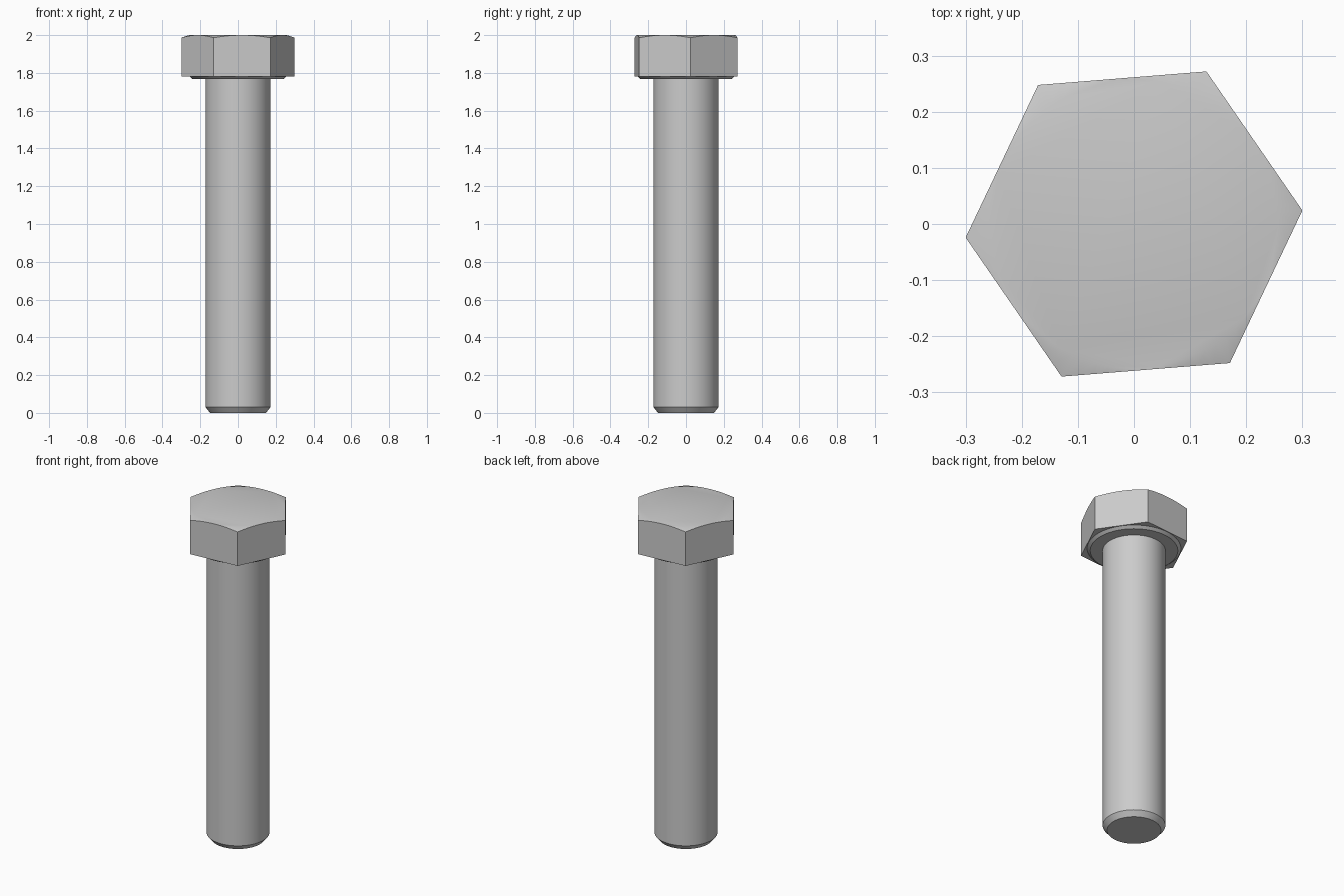
import bpy, bmesh
from math import cos, sin, radians

cube = bpy.data.objects.get("Cube")
if cube:
    bpy.data.objects.remove(cube, do_unlink=True)

STEPS = 72                # segments around the axis, a multiple of six
TURN = radians(4.6)       # rotation of the hexagon corners
APOTHEM = 0.2607          # half the distance across the flats
CORNER = APOTHEM / cos(radians(30))
TOP = 2.0
CHAMFER_DROP = 0.014      # how far the top falls at the corners

steel = bpy.data.materials.new("steel grey")
steel.use_nodes = True
grey = (0.6, 0.6, 0.6, 1)
steel.diffuse_color = grey
steel.node_tree.nodes["Principled BSDF"].inputs["Base Color"].default_value = grey


def hex_radius(i):
    """Distance from the axis to the hexagon outline at step i."""
    angle = (i * 360 / STEPS) % 60 - 30
    return APOTHEM / cos(radians(angle))


def crown_height(i):
    """Height of the chamfered upper rim at step i."""
    return TOP - CHAMFER_DROP * (hex_radius(i) - APOTHEM) / (CORNER - APOTHEM)


def circle(radius, z):
    return lambda i: (radius, z)


def stack_rings(name, rings):
    """Bridge rings from bottom to top and cap both ends."""
    bm = bmesh.new()
    loops = []
    for ring in rings:
        loop = []
        for i in range(STEPS):
            r, z = ring(i)
            a = TURN + radians(i * 360 / STEPS)
            loop.append(bm.verts.new((r * cos(a), r * sin(a), z)))
        loops.append(loop)
    for low, high in zip(loops, loops[1:]):
        for i in range(STEPS):
            j = (i + 1) % STEPS
            bm.faces.new((low[i], low[j], high[j], high[i]))
    bm.faces.new(loops[0][::-1])
    bm.faces.new(loops[-1])
    bmesh.ops.recalc_face_normals(bm, faces=bm.faces)
    mesh = bpy.data.meshes.new(name)
    bm.to_mesh(mesh)
    bm.free()
    mesh.materials.append(steel)
    obj = bpy.data.objects.new(name, mesh)
    bpy.context.collection.objects.link(obj)
    bpy.ops.object.select_all(action='DESELECT')
    obj.select_set(True)
    bpy.context.view_layer.objects.active = obj
    bpy.ops.object.shade_smooth_by_angle(angle=radians(30))
    return obj


# Shank with a chamfered tip, its upper end sunk into the head
stack_rings("shank", [circle(0.148, 0), circle(0.172, 0.03), circle(0.172, 1.8)])

# Hexagonal head: tapered bearing face below, chamfered crown above
stack_rings("hex_head", [
    circle(0.24, 1.767),
    circle(0.257, 1.781),
    lambda i: (hex_radius(i), 1.781),
    lambda i: (hex_radius(i), crown_height(i)),
    circle(0.258, TOP),
])
